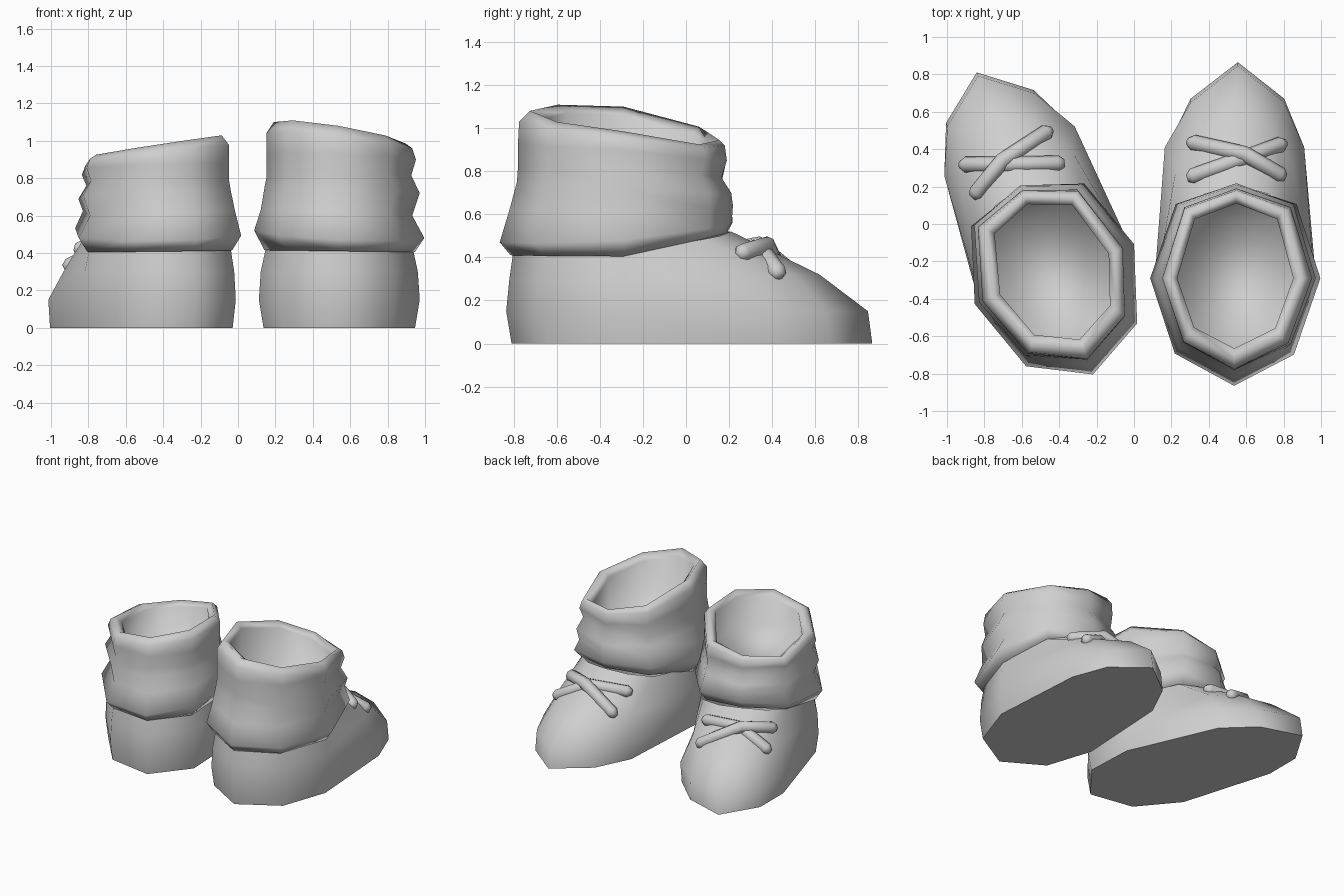
import bpy, bmesh, math
from mathutils import Vector, Matrix

if "Cube" in bpy.data.objects:
    bpy.data.objects.remove(bpy.data.objects["Cube"])

grey = bpy.data.materials.new("plain_grey")
grey.diffuse_color = (0.62, 0.62, 0.62, 1)
grey.use_nodes = True
grey.node_tree.nodes["Principled BSDF"].inputs["Base Color"].default_value = grey.diffuse_color

CX = 0.545          # boot centre line
TURN = Matrix.Rotation(math.radians(20.6), 3, 'Z')


def to_right(p):
    return Vector((p[0] + CX + .012 * p[1], p[1], p[2]))


def to_left(p):
    # mirrored, toe turned outwards, shaft slightly slumped
    v = TURN @ Vector((-p[0] - .008 * p[1], p[1], p[2])) + Vector((-0.53, 0.003, 0))
    v.z -= 0.08 * min(1, max(0, (v.z - 0.65) / 0.45))
    return v


def loft(name, rings, place, cap_start=True, cap_end=True, angle=50):
    bm = bmesh.new()
    rows = [[bm.verts.new(place(p)) for p in r] for r in rings]
    n = len(rows[0])
    for a, b in zip(rows, rows[1:]):
        for i in range(n):
            j = (i + 1) % n
            bm.faces.new((a[i], a[j], b[j], b[i]))
    if cap_start:
        bm.faces.new(rows[0][::-1])
    if cap_end:
        bm.faces.new(rows[-1])
    bmesh.ops.recalc_face_normals(bm, faces=bm.faces)
    me = bpy.data.meshes.new(name)
    bm.to_mesh(me)
    bm.free()
    me.materials.append(grey)
    for f in me.polygons:
        f.use_smooth = True
    me.set_sharp_from_angle(angle=math.radians(angle))
    ob = bpy.data.objects.new(name, me)
    bpy.context.collection.objects.link(ob)
    return ob


# foot half outlines, toe to heel (x outwards, y, z)
foot_half = [
    [(0, .865, 0), (.25, .67, 0), (.35, .41, 0), (.405, -.3, 0), (.29, -.64, 0), (0, -.81, 0)],
    [(0, .845, .15), (.25, .65, .15), (.36, .41, .15), (.43, -.28, .15), (.30, -.66, .15), (0, -.835, .15)],
    [(0, .62, .32), (.19, .50, .32), (.30, .31, .32), (.42, -.29, .3), (.295, -.65, .3), (0, -.82, .3)],
    [(0, .21, .52), (.17, .16, .5), (.29, .06, .48), (.39, -.29, .44), (.28, -.63, .44), (0, -.80, .44)],
]


def full_outline(half):
    inner = [(-x * (1.07 if i == 2 else 1), y, z) for i, (x, y, z) in enumerate(half)]
    return half + inner[-2:0:-1]


# shaft rings: inner / outer half width, front y, back y, z at inner, outer, front, back
shaft = [
    (.35, .35, .10, -.76, .44, .43, .49, .43),
    (.40, .405, .18, -.815, .415, .405, .51, .41),
    (.455, .455, .212, -.865, .52, .48, .56, .47),
    (.42, .39, .218, -.82, .63, .60, .64, .62),
    (.40, .43, .21, -.785, .75, .72, .70, .75),
    (.39, .385, .165, -.78, .80, .815, .77, .82),
    (.39, .41, .19, -.78, .93, .90, .85, .93),
    (.39, .39, .18, -.775, 1.04, .96, .92, 1.03),
    (.35, .355, .155, -.725, 1.10, .985, .945, 1.08),
    (.31, .31, .11, -.665, 1.06, .94, .91, 1.04),
    (.31, .31, .11, -.665, .80, .70, .67, .78),
]


def octagon(wi, wo, yf, yb, zi, zo, zf, zb):
    zc, yc, pts = (zi + zo) / 2, -.29, []
    for c, s in ((0, 1), (.71, .79), (1, 0), (.70, -.71),
                 (0, -1), (-.70, -.70), (-1, 0), (-.71, .79)):
        x = c * (wo if c > 0 else wi)
        y = yc + (s * (yf - yc) if s > 0 else -s * (yb - yc))
        z = zc + abs(c) * ((zo if c > 0 else zi) - zc) + abs(s) * ((zf if s > 0 else zb) - zc)
        pts.append((x, y, z))
    return pts


# lace centre lines
laces = {
    "upper_lace": [(-.235, .435, .325), (.04, .375, .455), (.235, .262, .42)],
    "lower_lace": [(-.235, .255, .42), (.02, .345, .44), (.235, .425, .33)],
}


def tube(path, r=.043, sides=8):
    a, m, b = [Vector(p) for p in path]
    d0, d1 = (m - a).normalized(), (b - m).normalized()
    stations = [(a - d0 * .03, d0, .5), (a, d0, 1), (m, (d0 + d1).normalized(), 1),
                (b, d1, 1), (b + d1 * .03, d1, .5)]
    rings = []
    for c, d, k in stations:
        u = d.cross(Vector((0, 0, 1))).normalized()
        v = u.cross(d)
        rings.append([c + (u * math.cos(t) + v * math.sin(t)) * r * k
                      for t in (2 * math.pi * i / sides for i in range(sides))])
    return rings


# both boots
for side, place in (("right", to_right), ("left", to_left)):
    loft(side + "_foot", [full_outline(h) for h in foot_half], place, cap_end=False, angle=77)
    loft(side + "_shaft", [octagon(*r) for r in shaft], place, angle=120)
    for name, path in laces.items():
        loft(side + "_" + name, tube(path), place, angle=70)
